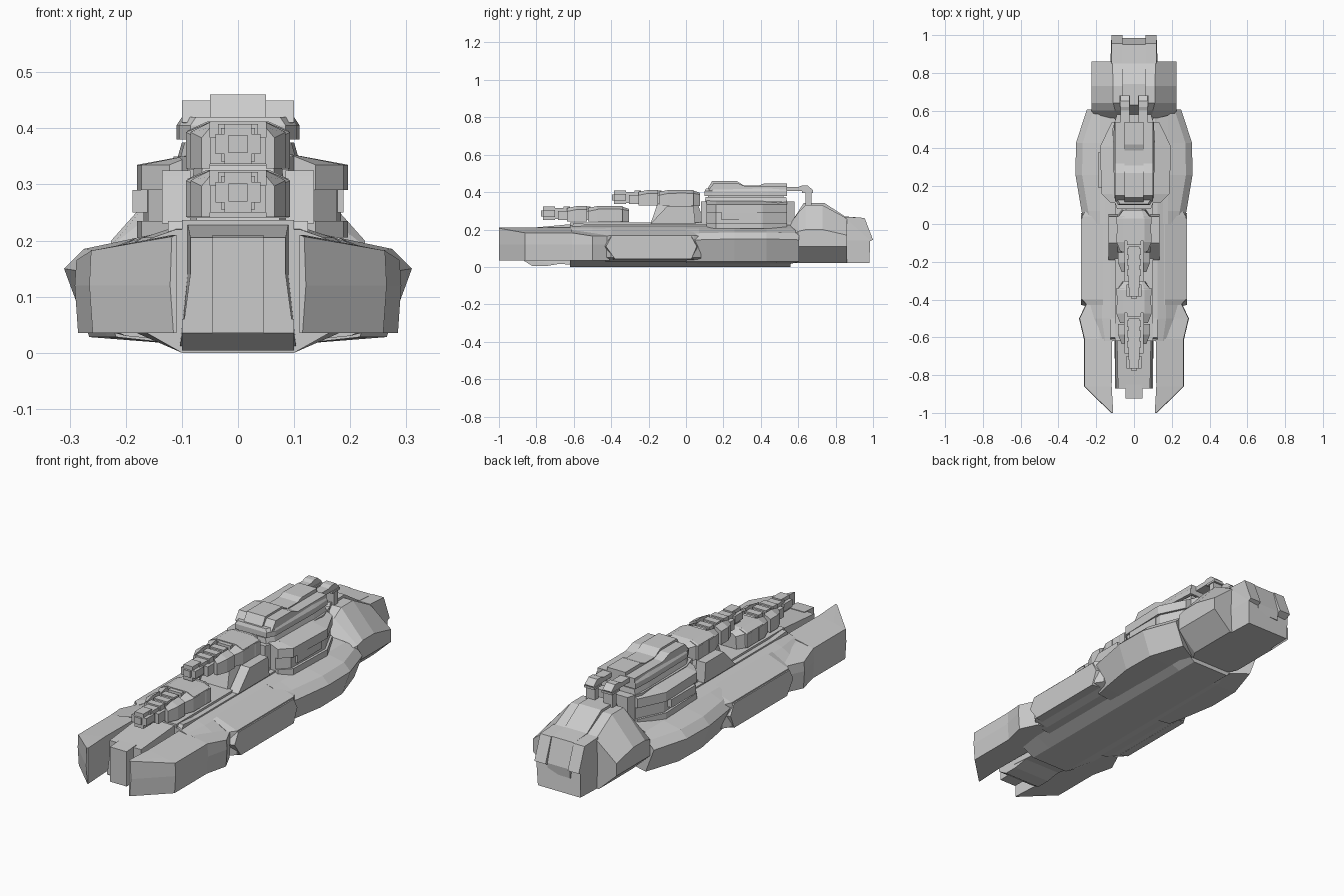
import bpy, bmesh

def finish(name, bm, mirror):
    bmesh.ops.remove_doubles(bm, verts=bm.verts, dist=1e-5)
    bmesh.ops.recalc_face_normals(bm, faces=bm.faces)
    me = bpy.data.meshes.new(name)
    bm.to_mesh(me)
    bm.free()
    ob = bpy.data.objects.new(name, me)
    bpy.context.collection.objects.link(ob)
    if mirror:
        ob.modifiers.new("mirror", 'MIRROR').use_mirror_merge = False
    return ob

def skin(name, rings, mirror=False):
    """Join rings of 3D points into a closed solid."""
    bm = bmesh.new()
    rs = [[bm.verts.new(p) for p in r] for r in rings]
    n = len(rs[0])
    for a, b in zip(rs, rs[1:]):
        for i in range(n):
            j = (i + 1) % n
            bm.faces.new((a[i], a[j], b[j], b[i]))
    bm.faces.new(rs[0][::-1])
    bm.faces.new(rs[-1])
    return finish(name, bm, mirror)

def loft(name, secs, mirror=False):
    """Sections (y, [(x, z, optional dy)]); half sections are closed across x=0 unless mirrored."""
    rings = []
    for y, pts in secs:
        r = [(p[0], y + (p[2] if len(p) > 2 else 0), p[1]) for p in pts]
        if not mirror:
            r += [(-x, yy, z) for x, yy, z in reversed(r)]
        rings.append(r)
    return skin(name, rings, mirror)

def slab(name, x0, x1, yz, mirror=False):
    """Side profile extruded across x."""
    return skin(name, [[(x, y, z) for y, z in yz] for x in (x0, x1)], mirror)

def plan(name, xy, layers):
    """Half plan outline stacked through layers (z, x inset, y scale about its middle)."""
    full = xy + [(-x, y) for x, y in reversed(xy)]
    ym = (min(p[1] for p in xy) + max(p[1] for p in xy)) / 2
    return skin(name, [[(x - ins * (1 if x > 0 else -1), ym + (y - ym) * s, z)
                        for x, y in full] for z, ins, s in layers])

def box(name, x0, x1, y0, y1, z0, z1, mirror=False):
    return slab(name, x0, x1, [(y0, z0), (y1, z0), (y1, z1), (y0, z1)], mirror)

# Main hull with sloping deck and bevelled keel
def hull(k, zt):
    return [(0.11, zt), (0.17 * k, 0.205), (0.24 * k, 0.165), (0.24 * k, 0.08), (0.18 * k, 0.035), (0.10, 0.0)]
loft("main_hull", [(-0.62, hull(0.9, 0.22)), (-0.5, hull(1, 0.225)), (0.45, hull(1, 0.225)), (0.56, hull(0.8, 0.225))])
box("deck_spine", -0.10, 0.10, -0.62, 0.58, 0.2, 0.237)
slab("deck_edge", 0.10, 0.125, [(-0.62, 0.2), (-0.6, 0.235), (-0.5, 0.227), (0.12, 0.227), (0.12, 0.2)], True)

# Bow spine, nose and keel
def bow(w, z0, z1):
    return [(w, z1), (w, 0.14), (w + 0.014, z0)]
loft("bow_spine", [(-0.87, bow(0.085, 0.035, 0.205)), (-0.6, bow(0.09, 0.01, 0.23))])
loft("bow_nose", [(-0.925, [(0.045, 0.205), (0.045, 0.035)]), (-0.85, [(0.045, 0.21), (0.045, 0.035)])])
slab("bow_keel", -0.10, 0.10, [(-0.87, 0.035), (-0.82, 0.004), (-0.75, 0.004), (-0.6, 0.03), (-0.6, 0.06), (-0.87, 0.06)])

# Forward prongs
def prong(xi, xo, zt=0.182, zb=0.035):
    return [(xi, 0.21), (xi + (xo - xi) * .55, 0.21 - (0.21 - zt) * .55), (xo, zt), (xo + 0.003, 0.12), (xo - 0.003, zb), (xi, zb)]
loft("bow_prong", [(-1.0, prong(0.11, 0.118, 0.207)), (-0.86, prong(0.118, 0.262)), (-0.61, prong(0.115, 0.262))], True)
loft("bow_cheek", [(-0.61, prong(0.08, 0.262)), (-0.5, prong(0.08, 0.288, 0.165)), (-0.41, prong(0.08, 0.245, 0.165))], True)

# Midship armour
def mid(x, zt):
    return [(0.10, 0.215), (0.165, 0.208), (x, zt), (x + 0.003, 0.12), (x, 0.05), (0.20, 0.03), (0.10, 0.02)]
loft("mid_armour", [(-0.43, mid(0.245, 0.165)), (-0.40, mid(0.275, 0.168)), (0.04, mid(0.275, 0.168)), (0.08, mid(0.25, 0.165))], True)
skin("mid_panel", [[(x, y * s - 0.185 * (1 - s), 0.1 + (z - 0.1) * s) for y, z in
     [(-0.44, 0.11), (-0.41, 0.165), (0.04, 0.165), (0.07, 0.11), (0.04, 0.04), (-0.39, 0.04)]]
     for x, s in ((0.24, 1), (0.281, 0.95))], True)

# Rear flank armour
def flank(x, zt, dy=0):
    return [(0.10, 0.222, dy), (0.18, 0.205, dy * .6), (x - 0.035, zt, 0), (x, zt - 0.035, 0), (x - 0.045, 0.028, 0), (0.10, 0.015, dy)]
loft("rear_flank", [(0.0, flank(0.262, 0.18)), (0.07, flank(0.278, 0.18)), (0.26, flank(0.31, 0.185)),
                    (0.43, flank(0.307, 0.185)), (0.605, flank(0.25, 0.18, -0.05))], True)

# Engine block, raised spine and tail
def eng(w, zt, xm, zm, wb):
    return [(w, zt), (xm, zm), (xm, 0.11), (wb, 0.02)]
loft("engine_block", [(0.55, eng(0.09, 0.22, 0.19, 0.16, 0.10)), (0.60, eng(0.10, 0.29, 0.226, 0.19, 0.13)),
                      (0.64, eng(0.11, 0.33, 0.226, 0.20, 0.13)), (0.73, eng(0.11, 0.33, 0.226, 0.20, 0.13)),
                      (0.86, eng(0.115, 0.26, 0.226, 0.17, 0.13))])
loft("engine_tail", [(0.85, [(0.12, 0.262), (0.125, 0.14), (0.12, 0.02)]),
                     (0.95, [(0.115, 0.255), (0.12, 0.14, 0.035), (0.115, 0.02, 0.03)])])
top = [(0.57, 0.25), (0.63, 0.342), (0.74, 0.342), (0.85, 0.27), (0.95, 0.262), (0.985, 0.145), (0.98, 0.1), (0.6, 0.1)]
slab("engine_spine", -0.06, 0.06, top)
slab("engine_tail_rail", 0.06, 0.12, [(0.85, 0.268), (0.955, 0.262), (1.0, 0.145), (0.97, 0.13), (0.85, 0.13)], True)

# Superstructure core, side pods and their framed panels
plan("tower_core", [(0.09, 0.08), (0.115, 0.16), (0.115, 0.5), (0.09, 0.58)], [(0.2, 0, 1), (0.35, 0, 1)])
def pod(x, z0, z1, drop):
    return [(0.08, z1), (x, z1 - drop), (x, z0), (0.08, z0)]
def podset(name, rows, z0, z1, drop):
    loft(name, [(y, pod(x, z0, z1, drop)) for y, x in rows], True).location.x = 0.008
wide = [(0.11, 0.13), (0.16, 0.18), (0.41, 0.188), (0.54, 0.125)]
podset("pod_roof", wide, 0.29, 0.355, 0.02)
podset("pod_wall", [(y, x - 0.012) for y, x in wide], 0.23, 0.30, 0)
podset("pod_sill", wide, 0.205, 0.235, 0)
box("pod_bracket", 0.15, 0.188, 0.19, 0.38, 0.25, 0.29, True)

# Bridge in stacked tiers
deck = [(0.085, 0.10), (0.105, 0.14), (0.11, 0.44), (0.105, 0.54)]
plan("bridge_base", deck, [(0.34, 0, 1), (0.375, 0.01, .98)])
plan("bridge_neck", deck, [(0.37, 0.02, .92), (0.385, 0.02, .92)])
plan("bridge_middle", deck, [(0.38, 0, 1), (0.405, 0, 1), (0.42, 0.01, .97)])
slab("bridge_roof_side", 0.045, 0.1, [(0.12, 0.41), (0.15, 0.45), (0.27, 0.45), (0.32, 0.43), (0.54, 0.43), (0.54, 0.40)], True)
slab("bridge_roof", -0.05, 0.05, [(0.11, 0.41), (0.14, 0.46), (0.27, 0.46), (0.31, 0.435), (0.39, 0.435), (0.42, 0.447), (0.54, 0.447), (0.54, 0.40)])

# Rear hooked pipes
slab("hook_pipe", 0.024, 0.072, [(0.52, 0.405), (0.63, 0.405), (0.64, 0.395), (0.64, 0.33), (0.67, 0.33), (0.67, 0.395),
                                 (0.68, 0.41), (0.65, 0.435), (0.62, 0.435), (0.60, 0.427), (0.52, 0.427)], True)
box("hook_collar", 0.02, 0.076, 0.62, 0.68, 0.395, 0.405, True)

# Upper turret pedestal and shoulder blocks
plan("turret_pedestal", [(0.075, -0.19), (0.09, -0.12), (0.09, 0.04), (0.05, 0.10)], [(0.23, 0.0, 1), (0.335, 0.012, .75)])
slab("shoulder_block", 0.085, 0.135, [(-0.19, 0.23), (-0.11, 0.315), (-0.10, 0.325), (0.04, 0.325), (0.05, 0.23)], True)

# Two stacked turrets with cross-shaped muzzles
def turret(tag, dy, dz, tail):
    Y = lambda *v: [a + dy for a in v]
    b = lambda n, x, y0, y1, z0, z1: box(tag + n, -x, x, y0 + dy, y1 + dy, z0 + dz, z1 + dz)
    b("_muzzle_wide", 0.040, -0.765, -0.70, 0.268, 0.304)
    b("_muzzle_tall", 0.024, -0.765, -0.70, 0.25, 0.322)
    b("_muzzle_bore", 0.017, -0.775, -0.70, 0.27, 0.302)
    b("_barrel", 0.03, -0.72, -0.50, 0.255, 0.315)
    b("_cradle", 0.05, -0.685, -0.40, 0.25, 0.298)
    for i in range(4):
        y = -0.655 + i * 0.055
        b("_rib_%d" % i, 0.036, y, y + 0.035, 0.29, 0.322)
    # armoured cheeks and body
    def cheek(x, zt):
        return [(0.05, zt + dz), (x, zt - 0.018 + dz), (x, 0.242 + dz), (0.05, 0.242 + dz)]
    for i, (a, c, x) in enumerate([(-0.635, -0.53, 0.085), (-0.525, -0.43, 0.093), (-0.425, -0.34, 0.093)]):
        loft(tag + "_cheek_%d" % i, [(a + dy, cheek(x - 0.02, 0.315)), (a + 0.05 + dy, cheek(x, 0.325)), (c + dy, cheek(x, 0.325))], True)
    e = [(0.055, 0.326 + dz), (0.09, 0.31 + dz), (0.09, 0.24 + dz)]
    t = [(0.04, 0.31 + dz), (0.055, 0.30 + dz), (0.06, 0.24 + dz)]
    loft(tag + "_body", [(-0.47 + dy, e), (-0.35 + dy, e), (tail, t)])

turret("front_turret", 0, 0, -0.305)
turret("upper_turret", 0.38, 0.086, 0.075)
